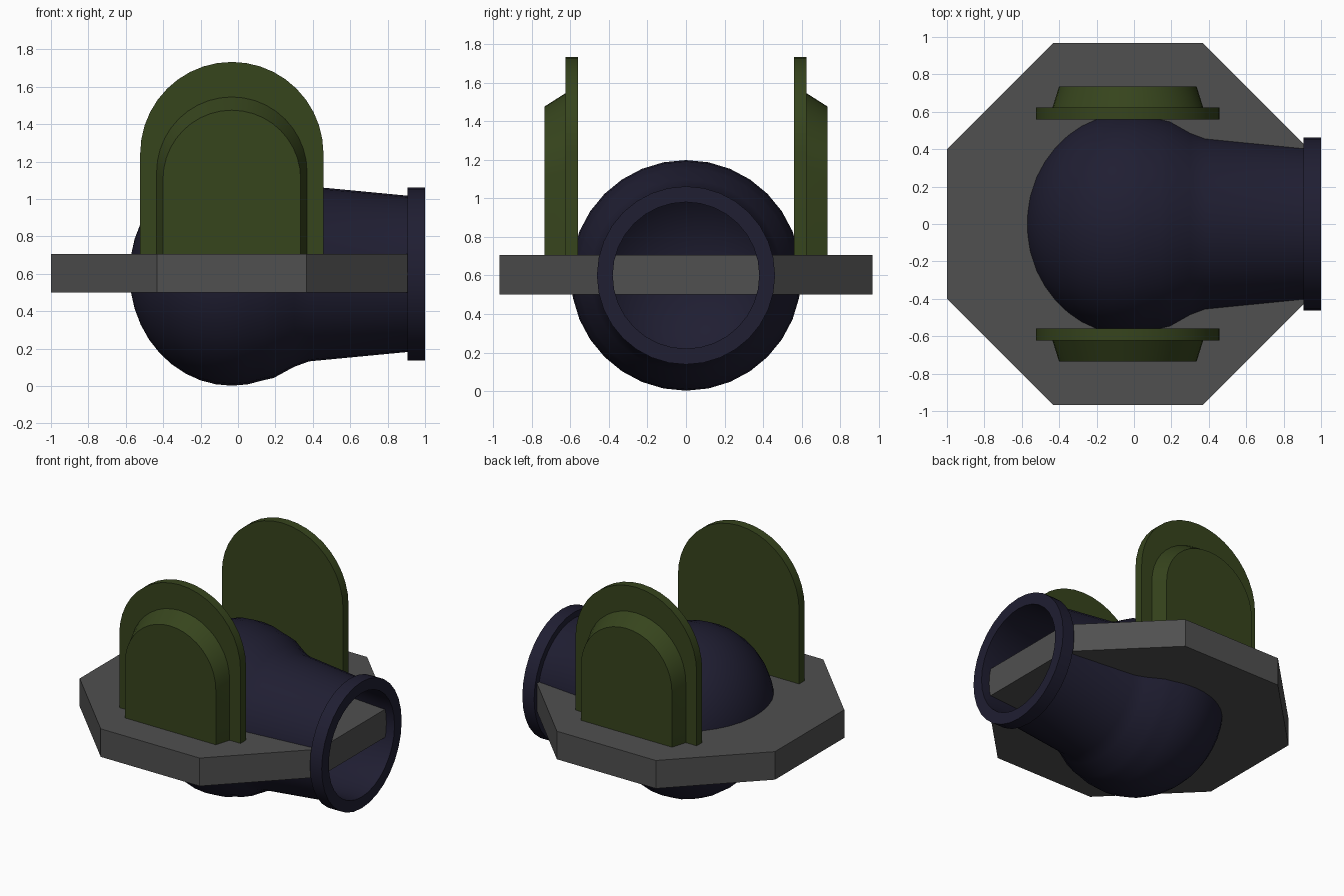
import bpy, bmesh
from math import sin, cos, pi, radians

if "Cube" in bpy.data.objects:
    bpy.data.objects.remove(bpy.data.objects["Cube"])

CX = -0.033  # x centre of plate, bulb and arches


def material(name, rgb):
    m = bpy.data.materials.new(name)
    m.diffuse_color = (*rgb, 1)
    m.use_nodes = True
    m.node_tree.nodes["Principled BSDF"].inputs["Base Color"].default_value = m.diffuse_color
    return m


GREY = material("dark_grey", (0.08, 0.08, 0.08))
GREEN = material("olive_green", (0.037, 0.058, 0.012))
NAVY = material("navy", (0.014, 0.013, 0.032))


def finish(name, bm, mat, smooth=None):
    bmesh.ops.recalc_face_normals(bm, faces=bm.faces)
    me = bpy.data.meshes.new(name)
    bm.to_mesh(me)
    bm.free()
    ob = bpy.data.objects.new(name, me)
    bpy.context.collection.objects.link(ob)
    me.materials.append(mat)
    if smooth:
        bpy.ops.object.select_all(action='DESELECT')
        ob.select_set(True)
        bpy.context.view_layer.objects.active = ob
        bpy.ops.object.shade_smooth_by_angle(angle=radians(smooth))
    return ob


def loft(bm, loops):
    """Bridge equal-length closed loops and cap both ends."""
    rings = [[bm.verts.new(p) for p in loop] for loop in loops]
    n = len(rings[0])
    for a, b in zip(rings, rings[1:]):
        for i in range(n):
            j = (i + 1) % n
            bm.faces.new((a[i], a[j], b[j], b[i]))
    bm.faces.new(rings[0])
    bm.faces.new(rings[-1])


# octagonal plate
a, h = 0.967, 0.40
octagon = [(a, -h), (a, h), (h, a), (-h, a), (-a, h), (-a, -h), (-h, -a), (h, -a)]
bm = bmesh.new()
loft(bm, [[(CX + x, y, z) for x, y in octagon] for z in (0.50, 0.705)])
finish("octagonal_plate", bm, GREY)


# arched side panels, each a backing slab with a tapered raised front
def arch(half, top, y, n=20):
    zc = top - half
    pts = [(CX + half, y, 0.69)]
    pts += [(CX + half * cos(pi * i / n), y, zc + half * sin(pi * i / n)) for i in range(n + 1)]
    return pts + [(CX - half, y, 0.69)]


for side, s in (("front", -1), ("back", 1)):
    bm = bmesh.new()
    loft(bm, [arch(0.49, 1.733, s * 0.56), arch(0.49, 1.733, s * 0.624)])
    finish(side + "_arch_backing", bm, GREEN, 30)
    bm = bmesh.new()
    loft(bm, [arch(0.403, 1.547, s * 0.622), arch(0.368, 1.475, s * 0.735)])
    finish(side + "_arch_raised_panel", bm, GREEN, 30)


# hollow bulb with tapered spout, turned about the x axis
def bulb(rx, r, end_deg, n=12):
    return [(CX - rx * cos(radians(end_deg) * i / n), r * sin(radians(end_deg) * i / n))
            for i in range(1, n + 1)]


outer = [(-0.58, 0)] + bulb(0.547, 0.598, 108) + [
    (0.19, 0.557), (0.30, 0.497), (0.38, 0.468), (0.905, 0.418)]
lip = [(0.905, 0.462), (1.0, 0.462), (1.0, 0.38), (0.905, 0.38)]
inner = [(0.38, 0.428), (0.28, 0.46)] + bulb(0.507, 0.558, 108)[::-1] + [(-0.54, 0)]

SEG = 32
bm = bmesh.new()
rings = []
for x, r in outer + lip + inner:
    if r == 0:
        rings.append([bm.verts.new((x, 0, 0.6))] * SEG)
    else:
        rings.append([bm.verts.new((x, r * cos(2 * pi * i / SEG), 0.6 + r * sin(2 * pi * i / SEG)))
                      for i in range(SEG)])
for p, q in zip(rings, rings[1:]):
    for i in range(SEG):
        j = (i + 1) % SEG
        bm.faces.new(list(dict.fromkeys((p[i], p[j], q[j], q[i]))))
finish("bulb_and_spout", bm, NAVY, 35)
